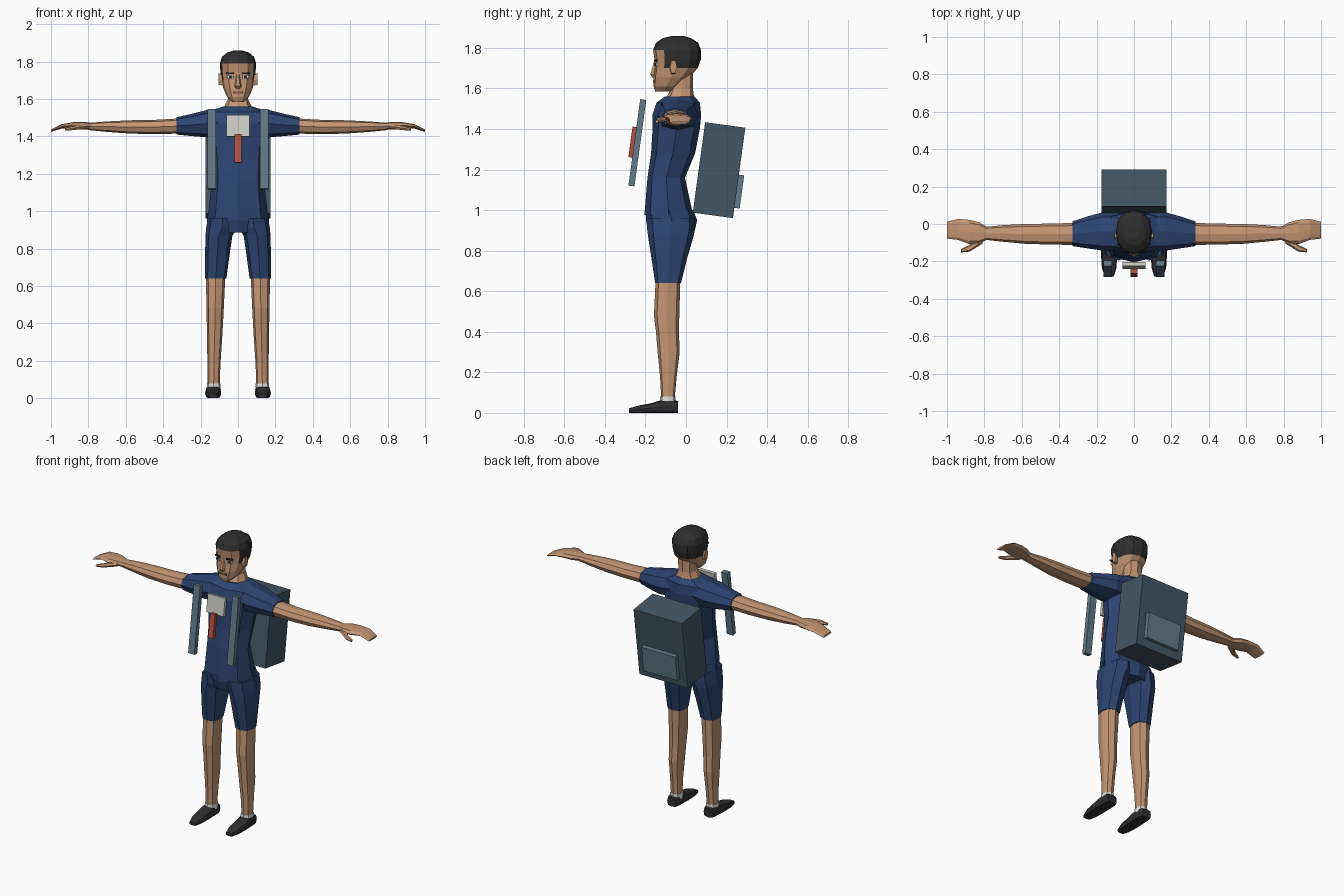
import bpy, bmesh, math
from mathutils import Matrix


def material(name, r, g, b):
    m = bpy.data.materials.new(name)
    lin = [((c / 255 + 0.055) / 1.055) ** 2.4 for c in (r, g, b)]
    m.diffuse_color = (*lin, 1)
    return m


SKIN = material("skin", 196, 150, 116)
NAVY = material("navy cloth", 44, 69, 113)
HAIR = material("black hair", 46, 46, 47)
SHOE = material("black leather", 48, 46, 48)
SOCK = material("white sock", 220, 222, 216)
PLATE = material("pale grey", 205, 206, 197)
RED = material("red", 180, 80, 64)
BAG = material("slate canvas", 68, 86, 100)
TRIM = material("light slate", 98, 122, 136)
LIP = material("lip brown", 140, 88, 70)


def finish(name, bm, mats):
    bmesh.ops.recalc_face_normals(bm, faces=bm.faces)
    me = bpy.data.meshes.new(name)
    bm.to_mesh(me)
    bm.free()
    for m in mats:
        me.materials.append(m)
    ob = bpy.data.objects.new(name, me)
    bpy.context.collection.objects.link(ob)
    return ob


def loft(name, mat, axis, rings, n=8, e=0.8, side=1):
    """Skin rings (t, a0, a1, b0, b1); a and b are the two other axes in order."""
    bm = bmesh.new()
    loops = []
    for t, a0, a1, b0, b1 in rings:
        loop = []
        for i in range(n):
            ang = 2 * math.pi * i / n
            c, s = math.cos(ang), math.sin(ang)
            c = math.copysign(abs(c) ** e, c) if abs(c) > 1e-6 else 0
            s = math.copysign(abs(s) ** e, s) if abs(s) > 1e-6 else 0
            a = (a0 + a1) / 2 + c * (a1 - a0) / 2
            b = (b0 + b1) / 2 + s * (b1 - b0) / 2
            x, y, z = {"x": (t, a, b), "y": (a, t, b), "z": (a, b, t)}[axis]
            loop.append(bm.verts.new((x * side, y, z)))
        loops.append(loop)
    for lo, hi in zip(loops, loops[1:]):
        for i in range(n):
            j = (i + 1) % n
            bm.faces.new((lo[i], lo[j], hi[j], hi[i]))
    bm.faces.new(loops[0])
    bm.faces.new(loops[-1])
    return finish(name, bm, [mat])


def box(name, mat, loc, size, tilt=0.0, turn=0.0):
    bm = bmesh.new()
    bmesh.ops.create_cube(bm, size=1, matrix=Matrix.Diagonal((*size, 1)))
    ob = finish(name, bm, [mat])
    ob.location = loc
    ob.rotation_euler = (math.radians(tilt), 0, math.radians(turn))
    return ob


def sym(rows):
    """Rows (z, half width, front, back) to symmetric rings."""
    return [(z, -w, w, f, b) for z, w, f, b in rows]


# Shirt body and pelvis
loft("shirt", NAVY, "z", sym([
    (0.975, .160, -.205, .035), (1.16, .140, -.190, -.005), (1.28, .145, -.172, .045),
    (1.40, .160, -.165, .068), (1.47, .172, -.165, .075), (1.53, .155, -.145, .068),
    (1.56, .080, -.105, .042)]))
loft("shorts_seat", NAVY, "z", sym([
    (0.885, .150, -.180, .040), (0.95, .166, -.198, .055), (1.00, .158, -.198, .035)]))

# Neck
loft("neck", SKIN, "z", sym([
    (1.54, .085, -.110, .045), (1.57, .068, -.088, .038), (1.60, .054, -.075, .034),
    (1.71, .056, -.080, .036)]))

# Head, with the hair as the upper and rear faces
head = loft("head", SKIN, "z", sym([
    (1.585, .032, -.152, -.075), (1.61, .058, -.160, -.035), (1.655, .078, -.161, .015),
    (1.70, .088, -.156, .058), (1.745, .094, -.156, .074), (1.79, .097, -.162, .074),
    (1.825, .086, -.148, .060), (1.848, .058, -.115, .025), (1.858, .025, -.075, -.01)]),
    n=12, e=0.85)
head.data.materials.append(HAIR)
for f in head.data.polygons:
    c = f.center
    if c.z > 1.785 or (c.z > 1.70 and c.y > -.10):
        f.material_index = 1

# Face details
loft("nose", SKIN, "z", sym([
    (1.655, .012, -.168, -.14), (1.668, .018, -.178, -.14), (1.735, .008, -.158, -.14)]), n=6)
box("mouth", LIP, (0, -.158, 1.635), (.054, .009, .010))

for side, tag in ((1, "left"), (-1, "right")):
    def part(name, mat, axis, rings, **kw):
        return loft(f"{tag}_{name}", mat, axis, rings, side=side, **kw)

    # Eyes, brows and ears
    turn = 15 * side
    box(f"{tag}_eye", SOCK, (.041 * side, -.147, 1.718), (.032, .008, .014), turn=turn)
    box(f"{tag}_pupil", HAIR, (.040 * side, -.149, 1.718), (.017, .008, .015), turn=turn)
    box(f"{tag}_brow", HAIR, (.043 * side, -.149, 1.738), (.042, .008, .009), turn=turn)
    part("ear", SKIN, "x", [(.078, -.080, -.048, 1.668, 1.725),
                            (.104, -.080, -.044, 1.672, 1.742)], n=6)

    # Sleeve, arm, hand and thumb
    part("sleeve", NAVY, "x", [
        (.08, -.140, .060, 1.40, 1.553), (.17, -.142, .062, 1.395, 1.54),
        (.25, -.130, .040, 1.402, 1.52), (.33, -.118, .014, 1.41, 1.502)])
    part("arm", SKIN, "x", [
        (.31, -.112, .006, 1.415, 1.496), (.45, -.110, .002, 1.412, 1.488),
        (.58, -.106, .000, 1.415, 1.486), (.70, -.095, -.006, 1.424, 1.480),
        (.80, -.084, -.016, 1.434, 1.472)])
    part("hand", SKIN, "x", [
        (.785, -.084, -.016, 1.436, 1.472), (.83, -.105, .010, 1.437, 1.478),
        (.88, -.108, .022, 1.442, 1.476), (.94, -.085, .027, 1.443, 1.466),
        (1.0, -.078, .012, 1.424, 1.436)])
    part("thumb", SKIN, "x", [
        (.81, -.105, -.055, 1.440, 1.466), (.85, -.130, -.085, 1.436, 1.462),
        (.88, -.148, -.112, 1.432, 1.456), (.925, -.152, -.134, 1.430, 1.444)], n=6)

    # Shorts leg, bare leg, sock and shoe
    part("shorts_leg", NAVY, "z", [
        (.64, .062, .176, -.152, -.025), (.76, .046, .176, -.170, .005),
        (.87, .030, .174, -.187, .037), (.91, .002, .170, -.192, .045),
        (.96, .002, .162, -.196, .045)])
    part("leg", SKIN, "z", [
        (.07, .098, .162, -.122, -.056), (.18, .094, .163, -.128, -.046),
        (.30, .086, .166, -.140, -.031), (.40, .080, .167, -.148, -.035),
        (.48, .076, .168, -.158, -.033), (.65, .068, .172, -.150, -.028)])
    part("sock", SOCK, "z", [
        (.045, .092, .168, -.130, -.050), (.08, .094, .166, -.127, -.052)])
    part("shoe", SHOE, "y", [
        (-.282, .108, .156, 0, .022), (-.235, .094, .172, 0, .036),
        (-.170, .090, .176, 0, .048), (-.125, .090, .175, 0, .062),
        (-.060, .092, .172, 0, .064), (-.040, .100, .164, 0, .058)], e=0.5)

    # Shoulder strap
    box(f"{tag}_strap", TRIM, (.140 * side, -.240, 1.332), (.045, .030, .430), tilt=-7.8)

# Backpack and its pocket
box("backpack", BAG, (0, .163, 1.197), (.35, .20, .45), tilt=-7.8)
box("backpack_pocket", TRIM, (0, .258, 1.092), (.245, .036, .165), tilt=-7.8)

# Chest panel and red tab
box("chest_panel", PLATE, (0, -.222, 1.456), (.125, .020, .115), tilt=-7.8)
box("chest_tab", RED, (0, -.262, 1.335), (.036, .024, .152), tilt=-7.8)
